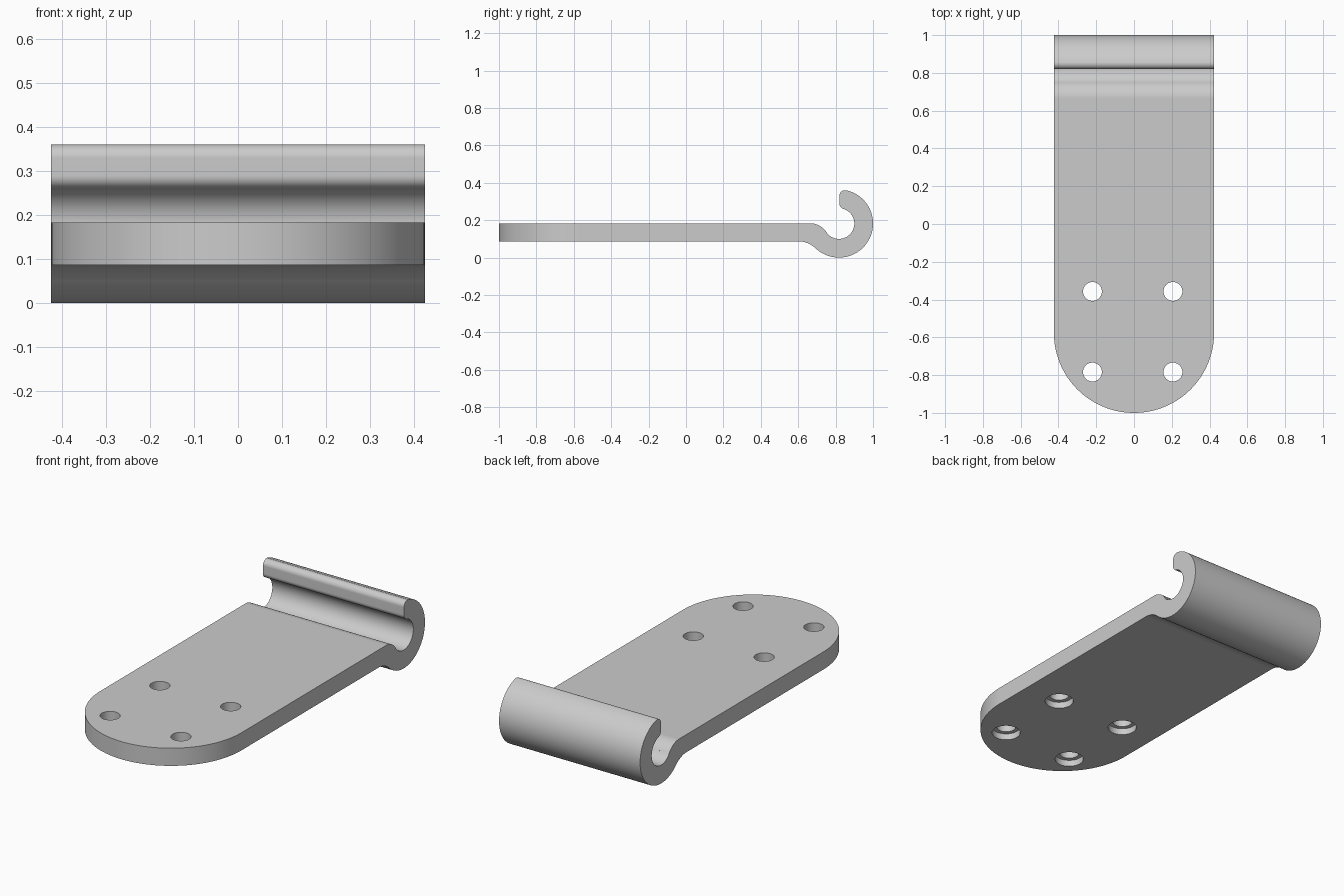
import bpy, bmesh
from math import sin, cos, radians
from mathutils import Matrix

cube = bpy.data.objects.get("Cube")
if cube:
    bpy.data.objects.remove(cube, do_unlink=True)

HALF_W = 0.424
PLATE_LOW, PLATE_TOP = 0.087, 0.183


def arc(cx, cy, r, start, end, steps):
    """Points on a circular arc, angles in degrees."""
    angles = [radians(start + (end - start) * i / steps) for i in range(steps + 1)]
    return [(cx + r * cos(a), cy + r * sin(a)) for a in angles]


def prism(name, points, direction):
    """Closed solid made by extruding a 3D outline."""
    bm = bmesh.new()
    face = bm.faces.new([bm.verts.new(p) for p in points])
    side = bmesh.ops.extrude_face_region(bm, geom=[face])["geom"]
    verts = [v for v in side if isinstance(v, bmesh.types.BMVert)]
    bmesh.ops.translate(bm, verts=verts, vec=direction)
    bmesh.ops.recalc_face_normals(bm, faces=bm.faces)
    return to_object(name, bm)


def to_object(name, bm):
    mesh = bpy.data.meshes.new(name)
    bm.to_mesh(mesh)
    bm.free()
    obj = bpy.data.objects.new(name, mesh)
    bpy.context.collection.objects.link(obj)
    return obj


def cut(target, cutter, operation):
    """Apply a boolean and discard its cutter."""
    cutter.hide_render = True
    mod = target.modifiers.new("cut", "BOOLEAN")
    mod.operation, mod.object, mod.solver = operation, cutter, "EXACT"
    bpy.context.view_layer.objects.active = target
    bpy.ops.object.modifier_apply(modifier=mod.name)
    bpy.data.objects.remove(cutter, do_unlink=True)


def cylinder(name, x, y, z, radius, depth):
    bm = bmesh.new()
    bmesh.ops.create_cone(bm, cap_ends=True, segments=40, radius1=radius, radius2=radius,
                          depth=depth, matrix=Matrix.Translation((x, y, z)))
    return to_object(name, bm)


# Side profile: flat plate, neck bend, hook and rounded lip
hook_y, hook_z = 0.818, 0.182
profile = [(-1.1, PLATE_TOP), (-1.1, PLATE_LOW)]
profile += arc(0.6, -0.047, 0.134, 90, 46.4, 10)            # lower neck
profile += arc(hook_y, hook_z, 0.182, 227, 438, 56)         # outer hook
profile += arc(0.85, 0.33, 0.03, 80, 180, 10)               # lip top
profile += arc(0.85, 0.289, 0.03, 180, 252, 8)              # lip underside
profile += arc(hook_y, hook_z, 0.082, 72, -146, 48)         # inner hook
profile += arc(0.665, 0.081, 0.102, 33, 90, 14)             # upper neck
hook_plate = prism("hook_plate", [(-0.5, y, z) for y, z in profile], (1, 0, 0))

# Rounded front end and straight sides
outline = arc(0, -1 + HALF_W, HALF_W, 180, 360, 64) + [(HALF_W, 1.1), (-HALF_W, 1.1)]
trim = prism("plan_outline", [(x, y, -0.2) for x, y in outline], (0, 0, 1))
cut(hook_plate, trim, "INTERSECT")

# Four screw holes, counterbored from below
for x in (-0.22, 0.206):
    for y in (-0.784, -0.357):
        cut(hook_plate, cylinder("screw_hole", x, y, 0.13, 0.05, 0.3), "DIFFERENCE")
        cut(hook_plate, cylinder("counterbore", x, y, PLATE_LOW, 0.073, 0.07), "DIFFERENCE")

# Grey metal
metal = bpy.data.materials.new("grey_metal")
metal.use_nodes = True
grey = (0.6, 0.6, 0.6, 1)
metal.diffuse_color = grey
metal.node_tree.nodes["Principled BSDF"].inputs["Base Color"].default_value = grey
hook_plate.data.materials.clear()
hook_plate.data.materials.append(metal)

# Smooth curves with crisp edges
bpy.ops.object.select_all(action="DESELECT")
hook_plate.select_set(True)
bpy.context.view_layer.objects.active = hook_plate
bpy.ops.object.shade_smooth_by_angle(angle=radians(30))
weighted = hook_plate.modifiers.new("even_shading", "WEIGHTED_NORMAL")
weighted.keep_sharp = True
